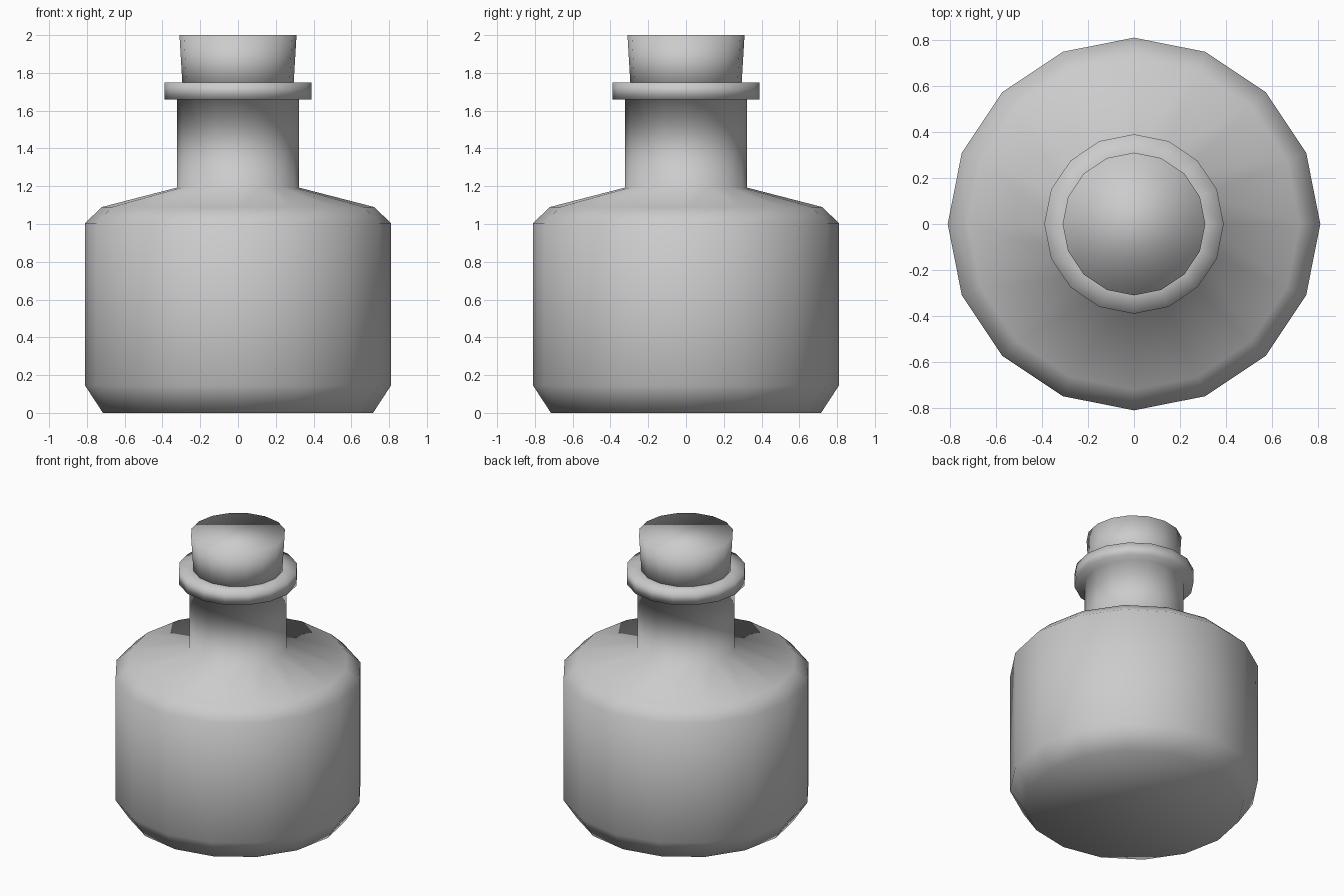
import bpy, bmesh
from math import cos, sin, tau

if "Cube" in bpy.data.objects:
    bpy.data.objects.remove(bpy.data.objects["Cube"])

SIDES = 16


def lathe(name, profile):
    """Revolve (radius, z) points around z, capping both ends."""
    bm = bmesh.new()
    rings = [[bm.verts.new((r * cos(tau * i / SIDES), r * sin(tau * i / SIDES), z))
              for i in range(SIDES)] for r, z in profile]
    for low, high in zip(rings, rings[1:]):
        for i in range(SIDES):
            j = (i + 1) % SIDES
            bm.faces.new((low[i], low[j], high[j], high[i]))
    bm.faces.new(rings[0][::-1])
    bm.faces.new(rings[-1])
    bmesh.ops.recalc_face_normals(bm, faces=bm.faces[:])
    for f in bm.faces:
        f.smooth = True
    mesh = bpy.data.meshes.new(name)
    bm.to_mesh(mesh)
    bm.free()
    obj = bpy.data.objects.new(name, mesh)
    bpy.context.collection.objects.link(obj)
    return obj


# Bottle: chamfered base, straight body, sloped shoulder, neck and lip
lathe("bottle", [(0.715, 0), (0.81, 0.145), (0.81, 1.005), (0.72, 1.09),
                 (0.322, 1.193), (0.322, 1.66), (0.39, 1.66), (0.39, 1.75),
                 (0.29, 1.75)])

# Cork stopper: flares slightly towards the top
lathe("cork", [(0.292, 1.70), (0.31, 2.0)])
